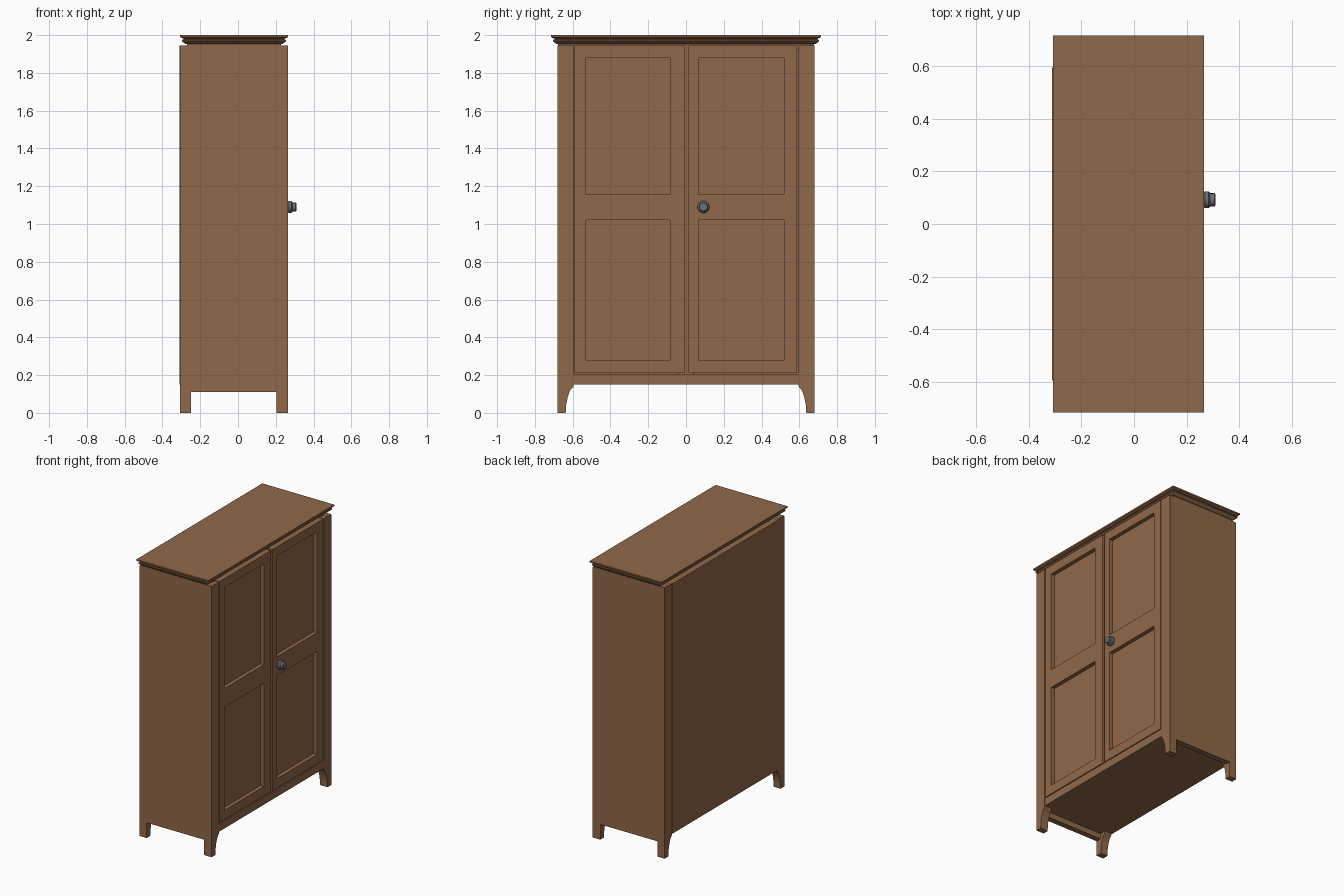
import bpy, bmesh, math

if "Cube" in bpy.data.objects:
    bpy.data.objects.remove(bpy.data.objects["Cube"])


def material(name, rgb):
    m = bpy.data.materials.new(name)
    m.diffuse_color = (*rgb, 1)
    m.use_nodes = True
    m.node_tree.nodes["Principled BSDF"].inputs["Base Color"].default_value = m.diffuse_color
    return m


WOOD = material("brown wood", (0.28, 0.138, 0.066))
METAL = material("grey metal", (0.15, 0.165, 0.18))


def finish(name, bm, mat):
    bmesh.ops.recalc_face_normals(bm, faces=bm.faces)
    me = bpy.data.meshes.new(name)
    bm.to_mesh(me)
    bm.free()
    me.materials.append(mat)
    ob = bpy.data.objects.new(name, me)
    bpy.context.collection.objects.link(ob)
    return ob


def loft(bm, rings):
    """Skin a list of closed rings of points and cap both ends."""
    rows = [[bm.verts.new(p) for p in r] for r in rings]
    n = len(rows[0])
    for a, b in zip(rows, rows[1:]):
        for i in range(n):
            j = (i + 1) % n
            bm.faces.new((a[i], a[j], b[j], b[i]))
    bm.faces.new(rows[0][::-1])
    bm.faces.new(rows[-1])


def rect(x0, x1, y0, y1, z):
    return [(x0, y0, z), (x1, y0, z), (x1, y1, z), (x0, y1, z)]


def boxes(name, spans, mat=WOOD):
    bm = bmesh.new()
    for x0, x1, y0, y1, z0, z1 in spans:
        loft(bm, [rect(x0, x1, y0, y1, z0), rect(x0, x1, y0, y1, z1)])
    return finish(name, bm, mat)


TOP = 1.945

# Side panels (cut out between the feet) and corner posts with curved feet
side = [(-0.304, 0), (-0.25, 0), (-0.25, 0.11), (0.205, 0.11),
        (0.205, 0), (0.264, 0), (0.264, TOP), (-0.304, TOP)]
post = [(0.679, 0), (0.637, 0), (0.634, 0.045), (0.626, 0.085),
        (0.614, 0.118), (0.597, 0.138), (0.595, 0.15), (0.595, TOP - 0.001),
        (0.679, TOP - 0.001)]
for s, label in ((-1, "left"), (1, "right")):
    bm = bmesh.new()
    loft(bm, [[(x, s * y, z) for x, z in side] for y in (0.64, 0.68)])
    finish(label + "_side_panel", bm, WOOD)
    for x0, x1, end in ((0.206, 0.266, "front"), (-0.306, -0.251, "back")):
        bm = bmesh.new()
        loft(bm, [[(x, s * y, z) for y, z in post] for x in (x0, x1)])
        finish(f"{end}_{label}_post", bm, WOOD)

# Carcass boards
boxes("back_panel", [(-0.311, -0.29, -0.595, 0.595, 0.15, TOP)])
boxes("floor_board", [(-0.29, 0.23, -0.64, 0.64, 0.15, 0.18)])
boxes("top_board", [(-0.29, 0.23, -0.64, 0.64, 1.92, TOP)])
boxes("front_bottom_rail", [(0.23, 0.265, -0.595, 0.595, 0.15, 0.207)])
boxes("door_stop", [(0.2, 0.235, -0.04, 0.04, 0.18, 1.92)])

# Doors with two recessed panels each
for label, y0, y1, p0, p1 in (("left", -0.591, -0.006, -0.53, -0.085),
                              ("right", 0.014, 0.588, 0.065, 0.52)):
    door = boxes(label + "_door", [(0.225, 0.265, y0, y1, 0.213, TOP)])
    cutter = boxes(label + "_panel_cutter",
                   [(0.237, 0.3, p0, p1, 0.28, 1.02),
                    (0.237, 0.3, p0, p1, 1.155, 1.88)])
    cutter.hide_render = True
    cutter.hide_set(True)
    mod = door.modifiers.new("recess", 'BOOLEAN')
    mod.operation = 'DIFFERENCE'
    mod.solver = 'EXACT'
    mod.object = cutter

# Stepped cornice: (inset from the outline, height)
bm = bmesh.new()
steps = [(0.038, 1.943), (0.038, 1.953), (0.027, 1.954), (0.01, 1.968),
         (0.01, 1.975), (0.02, 1.976), (0.018, 1.982), (0.004, 1.987),
         (0, 1.99), (0, 2.0)]
loft(bm, [rect(-0.307 + d, 0.265 - d, -0.715 + d, 0.715 - d, z) for d, z in steps])
finish("cornice", bm, WOOD)

# Turned door knob
bm = bmesh.new()
turn = [(0.02, 0.26), (0.027, 0.265), (0.032, 0.27), (0.032, 0.283),
        (0.025, 0.289), (0.025, 0.305), (0.021, 0.31)]
N = 16
loft(bm, [[(x, 0.092 + r * math.cos(2 * math.pi * i / N),
            1.09 + r * math.sin(2 * math.pi * i / N)) for i in range(N)]
          for r, x in turn])
knob = finish("door_knob", bm, METAL)
bpy.context.view_layer.objects.active = knob
knob.select_set(True)
bpy.ops.object.shade_smooth_by_angle(angle=math.radians(30))
